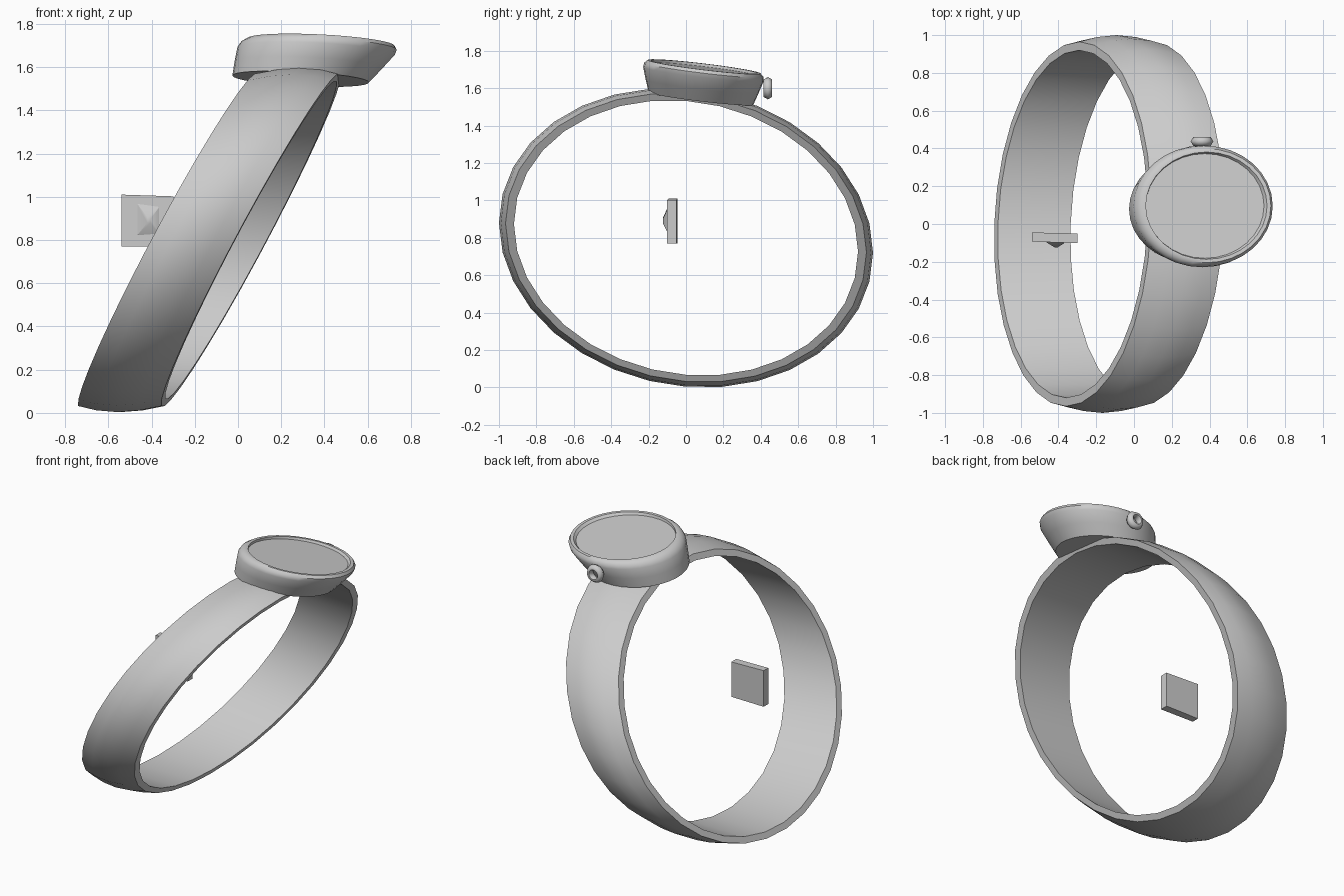
import bpy, bmesh, math

if "Cube" in bpy.data.objects:
    bpy.data.objects.remove(bpy.data.objects["Cube"])

SEG = 32
grey = bpy.data.materials.new("light grey")
grey.diffuse_color = (0.6, 0.6, 0.6, 1)
grey.use_nodes = True
grey.node_tree.nodes["Principled BSDF"].inputs["Base Color"].default_value = grey.diffuse_color


def build(name, rings, loop=False, cap_start=False, cap_end=False, angle=35):
    """Skin a list of closed rings of points into one smooth-shaded object."""
    bm = bmesh.new()
    vs = [[bm.verts.new(p) for p in ring] for ring in rings]
    n = len(rings[0])
    pairs = list(zip(vs, vs[1:])) + ([(vs[-1], vs[0])] if loop else [])
    for a, b in pairs:
        for i in range(n):
            j = (i + 1) % n
            bm.faces.new((a[i], a[j], b[j], b[i]))
    if cap_start:
        bm.faces.new(vs[0][::-1])
    if cap_end:
        bm.faces.new(vs[-1])
    bmesh.ops.recalc_face_normals(bm, faces=bm.faces)
    me = bpy.data.meshes.new(name)
    bm.to_mesh(me)
    bm.free()
    me.materials.append(grey)
    ob = bpy.data.objects.new(name, me)
    bpy.context.collection.objects.link(ob)
    bpy.ops.object.select_all(action='DESELECT')
    ob.select_set(True)
    bpy.context.view_layer.objects.active = ob
    bpy.ops.object.shade_smooth_by_angle(angle=math.radians(angle))
    return ob


turn = [2 * math.pi * i / SEG for i in range(SEG)]


# Strap: domed band, skewed so that it leans to +x
def strap_ring(x0, r):
    pts = []
    for t in turn:
        y = r * math.cos(t)
        z = 0.8 + 0.8 * r * math.sin(t - 0.1)
        pts.append((x0 + 0.54 * (z - 0.8) + 0.08 * y, y, z))
    return pts


strap_profile = [(-0.325, 0.92), (-0.325, 0.965), (-0.23, 0.99), (-0.13, 1.0),
                 (-0.03, 0.99), (0.06, 0.965), (0.06, 0.92)]
build("strap", [strap_ring(x, r) for x, r in strap_profile], loop=True)


# Case: flared oval body with the same lean
def case_ring(r, h):
    cx, cy = 0.29 + 0.55 * (h - 1.545), 0.08 + 0.1 * (h - 1.545)
    pts = []
    for t in turn:
        dx, dy = 1.13 * r * math.cos(t), r * math.sin(t)
        pts.append((cx + dx, cy + dy, h - 0.05 * dx - 0.12 * dy))
    return pts


case_profile = [(0.28, 1.545), (0.302, 1.61), (0.322, 1.675), (0.319, 1.698),
                (0.302, 1.715), (0.284, 1.715), (0.277, 1.70)]
build("case", [case_ring(r, h) for r, h in case_profile], cap_start=True, angle=45)

# Dial: slightly sunk oval plate inside the rim
build("dial", [case_ring(0.277, 1.695), case_ring(0.277, 1.70)],
      cap_start=True, cap_end=True)


# Crown: small ring on the side of the case
def crown_ring(r, y):
    return [(0.36 + r * math.cos(t), y, 1.6 + r * math.sin(t)) for t in turn[::2]]


crown_profile = [(0.022, 0.438), (0.032, 0.461), (0.046, 0.461),
                 (0.06, 0.438), (0.046, 0.414), (0.032, 0.414)]
build("crown", [crown_ring(r, y) for r, y in crown_profile], loop=True, angle=65)


# Buckle: thin square plate with a low pyramid on its front
def square(x0, x1, z0, z1, y0, y1):
    return [(x0, y0, z0), (x1, y1, z0), (x1, y1, z1 - 0.008), (x0, y0, z1)]


build("buckle_plate",
      [square(-0.54, -0.298, 0.77, 1.01, -0.045, -0.05),
       square(-0.54, -0.298, 0.77, 1.01, -0.093, -0.102)],
      cap_start=True, cap_end=True)
build("buckle_stud",
      [square(-0.475, -0.35, 0.81, 0.98, -0.09, -0.09),
       square(-0.42, -0.405, 0.88, 0.905, -0.124, -0.124)],
      cap_start=True, cap_end=True)
